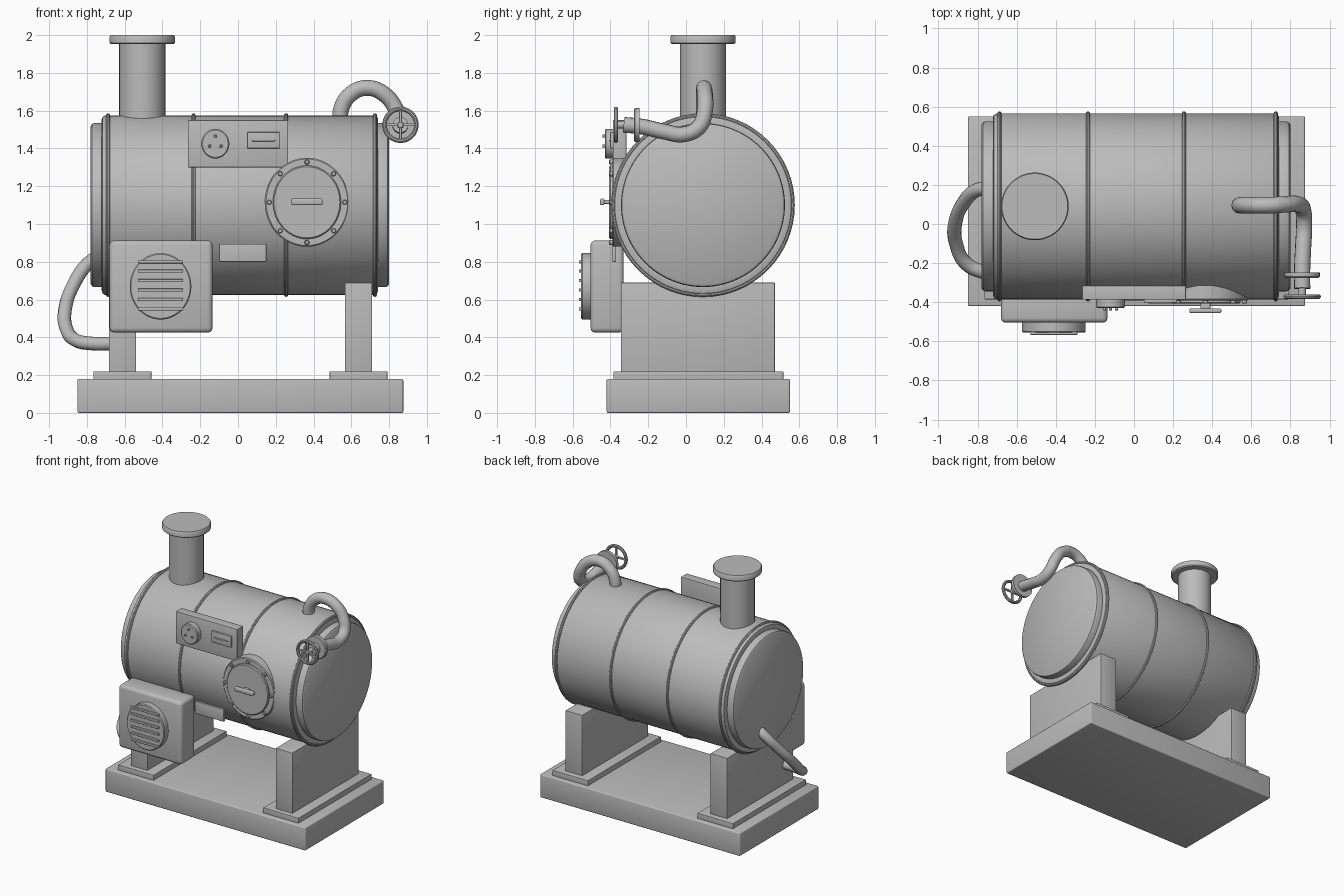
import bpy, bmesh, math
from mathutils import Matrix, Vector

cube = bpy.data.objects.get("Cube")
if cube:
    bpy.data.objects.remove(cube)

grey = bpy.data.materials.new("painted steel grey")
grey.use_nodes = True
grey.diffuse_color = (0.5, 0.5, 0.5, 1)
grey.node_tree.nodes["Principled BSDF"].inputs["Base Color"].default_value = (0.5, 0.5, 0.5, 1)

ALONG_X = Matrix.Rotation(math.pi / 2, 4, 'Y')
ALONG_Z = Matrix.Identity(4)
FORWARD = Matrix.Rotation(math.pi / 2, 4, 'X')   # lathe axis points to -y


def finish(obj, name):
    obj.name = name
    obj.data.materials.clear()
    obj.data.materials.append(grey)
    bpy.ops.object.select_all(action='DESELECT')
    obj.select_set(True)
    bpy.context.view_layer.objects.active = obj
    bpy.ops.object.shade_smooth_by_angle(angle=math.radians(35))
    return obj


def from_bmesh(bm, name):
    bmesh.ops.recalc_face_normals(bm, faces=bm.faces)
    mesh = bpy.data.meshes.new(name)
    bm.to_mesh(mesh)
    bm.free()
    obj = bpy.data.objects.new(name, mesh)
    bpy.context.collection.objects.link(obj)
    return finish(obj, name)


def box(name, x, y, z, bevel=0.006):
    """Bevelled box from its (min, max) range on each axis."""
    bm = bmesh.new()
    bmesh.ops.create_cube(bm, size=1)
    for v in bm.verts:
        v.co = [lo + (c + 0.5) * (hi - lo) for c, (lo, hi) in zip(v.co, (x, y, z))]
    bmesh.ops.bevel(bm, geom=bm.edges[:], offset=bevel, segments=3,
                    profile=0.5, affect='EDGES')
    return from_bmesh(bm, name)


def lathe(name, profile, centre, axis, steps=64, stretch=1):
    """Spin (radius, height) points round an axis; stretch makes it oval."""
    bm = bmesh.new()
    verts = [bm.verts.new((r, 0, h)) for r, h in profile]
    edges = [bm.edges.new(pair) for pair in zip(verts, verts[1:])]
    bmesh.ops.spin(bm, geom=verts + edges, cent=(0, 0, 0), axis=(0, 0, 1),
                   angle=2 * math.pi, steps=steps)
    bmesh.ops.remove_doubles(bm, verts=bm.verts, dist=0.0001)
    bm.transform(Matrix.Translation(centre) @ axis @ Matrix.Diagonal((1, stretch, 1, 1)))
    return from_bmesh(bm, name)


def disc(name, radius, height, centre, axis, bevel=0.006, **kw):
    return lathe(name, [(0, 0), (radius, 0), (radius, height - bevel),
                        (radius - bevel, height), (0, height)], centre, axis, **kw)


def ring(name, radius, thickness, centre, axis):
    bpy.ops.mesh.primitive_torus_add(major_radius=radius, minor_radius=thickness,
                                     major_segments=64, minor_segments=10)
    obj = bpy.context.object
    obj.data.transform(Matrix.Translation(centre) @ axis)
    obj.location = (0, 0, 0)
    return finish(obj, name)


def tube(name, points, radius):
    curve = bpy.data.curves.new(name, 'CURVE')
    curve.dimensions = '3D'
    curve.bevel_depth = radius
    curve.bevel_resolution = 4
    curve.use_fill_caps = True
    spline = curve.splines.new('BEZIER')
    spline.bezier_points.add(len(points) - 1)
    for bp, co in zip(spline.bezier_points, points):
        bp.co = co
        bp.handle_left_type = bp.handle_right_type = 'AUTO'
    obj = bpy.data.objects.new(name, curve)
    bpy.context.collection.objects.link(obj)
    bpy.ops.object.select_all(action='DESELECT')
    obj.select_set(True)
    bpy.context.view_layer.objects.active = obj
    bpy.ops.object.convert(target='MESH')
    return finish(bpy.context.object, name)


# Base with two saddle supports on foot pads
box("base", (-0.85, 0.875), (-0.42, 0.55), (0, 0.18), 0.008)
for side, x in (("right", -0.612), ("left", 0.638)):
    box(side + "_pad", (x - 0.153, x + 0.153), (-0.385, 0.515), (0.17, 0.22), 0.003)
    box(side + "_saddle", (x - 0.072, x + 0.072), (-0.345, 0.47), (0.21, 0.69), 0.003)

# Drum with stepped end caps and ribs
drum_y, drum_z = 0.09, 1.1
half = [(0.475, 0.715), (0.467, 0.727), (0.45, 0.732), (0.434, 0.732), (0.434, 0.77),
        (0.43, 0.782), (0.418, 0.79), (0, 0.79)]
profile = [(r, -h) for r, h in reversed(half)] + half
lathe("drum", profile, (0.01, drum_y, drum_z), ALONG_X, steps=96)
for i, x in enumerate((-0.688, -0.235, 0.255, 0.725)):
    ring(f"drum_rib_{i}", 0.475, 0.011, (x, drum_y, drum_z), ALONG_X)

# Chimney stack
disc("chimney", 0.122, 0.5, (-0.507, drum_y, 1.48), ALONG_Z)
lathe("chimney_cap", [(0, 0), (0.165, 0), (0.173, 0.007), (0.173, 0.04), (0.168, 0.048),
                      (0, 0.048)], (-0.507, drum_y, 1.952), ALONG_Z)

# Motor housing with round grille
box("motor_housing", (-0.68, -0.135), (-0.505, -0.33), (0.425, 0.913), 0.025)
disc("motor_grille", 0.163, 0.055, (-0.41, -0.5, 0.67), FORWARD, stretch=1.08)
for i in range(6):
    z = 0.55 + 0.05 * i
    box(f"grille_slat_{i}", (-0.53, -0.29), (-0.567, -0.55), (z - 0.008, z + 0.008), 0.003)

# Control panel with dial and display
box("control_panel", (-0.265, 0.265), (-0.387, -0.315), (1.3, 1.55), 0.004)
disc("dial", 0.074, 0.05, (-0.12, -0.38, 1.425), FORWARD, stretch=1.06)
for i in range(3):
    a = math.radians(90 + 120 * i)
    disc(f"dial_stud_{i}", 0.008, 0.016,
         (-0.12 + 0.035 * math.cos(a), -0.427, 1.43 + 0.035 * math.sin(a)),
         FORWARD, bevel=0.003, steps=12)
box("display", (0.05, 0.22), (-0.402, -0.38), (1.4, 1.487), 0.004)
box("display_line", (0.075, 0.195), (-0.407, -0.4), (1.438, 1.446), 0.002)

# Name plate
box("blank_plate", (-0.1, 0.15), (-0.39, -0.37), (0.8, 0.895), 0.003)

# Access hatch with bolts and handle
hatch = Vector((0.365, -0.31, 1.115))
disc("hatch_flange", 0.222, 0.08, hatch, FORWARD, stretch=1.06)
disc("hatch_lid", 0.18, 0.097, hatch, FORWARD, stretch=1.08)
for i in range(8):
    a = i * math.pi / 4
    pos = hatch + Vector((0.2 * math.cos(a), -0.075, 0.213 * math.sin(a)))
    disc(f"hatch_bolt_{i}", 0.013, 0.022, pos, FORWARD, bevel=0.004, steps=16)
box("hatch_handle", (0.283, 0.447), (-0.455, -0.432), (1.1, 1.135), 0.008)
box("handle_post", (0.34, 0.39), (-0.437, -0.4), (1.107, 1.128), 0.003)

# Steam pipe from the drum top to the valve
valve_x, valve_z = 0.86, 1.525
tube("steam_pipe", [(0.545, 0.095, 1.5), (0.547, 0.095, 1.61), (0.6, 0.095, 1.69),
                    (0.68, 0.095, 1.72), (0.77, 0.1, 1.69), (0.84, 0.1, 1.6),
                    (0.865, 0.07, 1.515), (0.87, -0.01, 1.475), (0.865, -0.12, 1.49),
                    (0.86, -0.23, 1.515), (0.86, -0.33, valve_z)], 0.042)
disc("valve_flange", 0.09, 0.028, (valve_x, -0.247, valve_z), FORWARD)
disc("valve_stem", 0.02, 0.06, (valve_x, -0.32, valve_z), FORWARD, steps=20)
ring("handwheel_rim", 0.084, 0.012, (valve_x, -0.371, valve_z), FORWARD)
for name, w, h in (("spoke_across", 0.084, 0.007), ("spoke_upright", 0.007, 0.084)):
    box("handwheel_" + name, (valve_x - w, valve_x + w), (-0.378, -0.364),
        (valve_z - h, valve_z + h), 0.002)

# Drain hose from the end cap down to the saddle
tube("drain_hose", [(-0.74, 0.18, 0.83), (-0.8, 0.175, 0.785), (-0.87, 0.11, 0.68),
                    (-0.915, 0, 0.55), (-0.91, -0.1, 0.45), (-0.86, -0.2, 0.385),
                    (-0.77, -0.245, 0.367), (-0.66, -0.25, 0.367)], 0.036)
